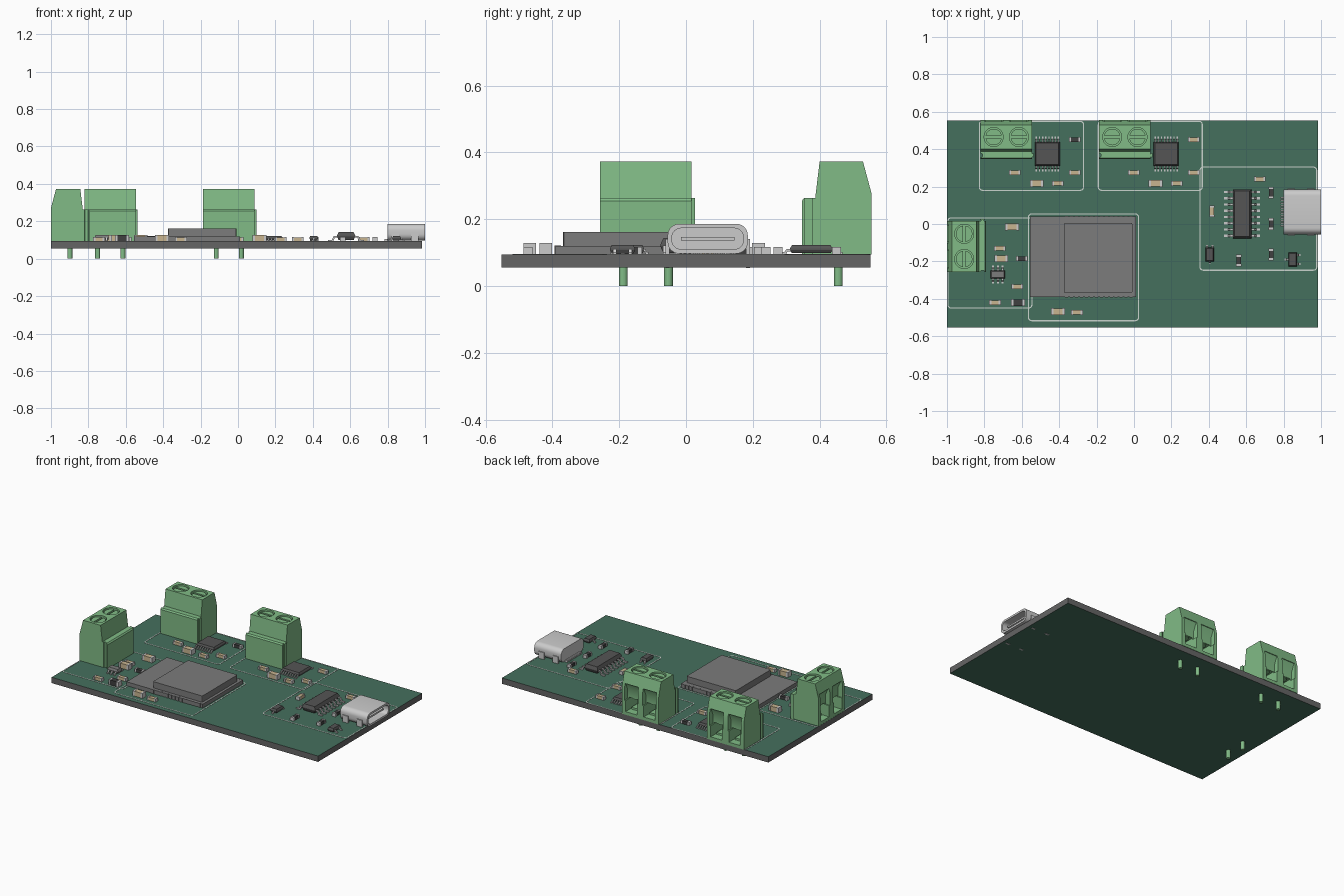
import bpy, bmesh
from math import pi, cos, sin
from mathutils import Vector, Matrix

if "Cube" in bpy.data.objects:
    bpy.data.objects.remove(bpy.data.objects["Cube"])

COL = dict(mask=(.06, .16, .11), core=(.13, .13, .13), green=(.22, .50, .24), chip=(.09, .09, .09),
           module=(.2, .2, .2), metal=(.55, .55, .55), tan=(.58, .46, .28), dark=(.05, .05, .05),
           silk=(.6, .66, .62))
MATS = {}
for k, c in COL.items():
    MATS[k] = bpy.data.materials.new(k)
    MATS[k].diffuse_color = (*c, 1)
TOP = .094                                   # board surface height
X, Y, Z = Vector((1, 0, 0)), Vector((0, 1, 0)), Vector((0, 0, 1))


class Part:
    """Collects solids of several colours into one object."""
    def __init__(self):
        self.bm, self.cols = bmesh.new(), []

    def loft(self, loops, col, caps=True, closed=False):
        if col not in self.cols:
            self.cols.append(col)
        rows = [[self.bm.verts.new(p) for p in l] for l in loops]
        n, fs = len(rows[0]), []
        for a, b in zip(rows, rows[1:] + ([rows[0]] if closed else [])):
            for i in range(n):
                j = (i + 1) % n
                fs.append(self.bm.faces.new((a[i], a[j], b[j], b[i])))
        if caps and not closed:
            fs += [self.bm.faces.new(rows[0][::-1]), self.bm.faces.new(rows[-1])]
        for f in fs:
            f.material_index = self.cols.index(col)
        bmesh.ops.recalc_face_normals(self.bm, faces=fs)
        return fs

    def prism(self, pts, o, u, v, e, depth, col):
        base = [o + u * p[0] + v * p[1] for p in pts]
        return self.loft([base, [p + e * depth for p in base]], col)

    def box(self, x0, x1, y0, y1, z0, z1, col):
        return self.prism([(x0, y0), (x1, y0), (x1, y1), (x0, y1)], Vector((0, 0, z0)), X, Y, Z, z1 - z0, col)

    def cyl(self, x, y, z0, z1, r, col, n=24):
        pts = [(r * cos(2 * pi * i / n), r * sin(2 * pi * i / n)) for i in range(n)]
        return self.prism(pts, Vector((x, y, z0)), X, Y, Z, z1 - z0, col)

    def chip(self, x, y, w, h, z0, z1, t, col):
        """Moulded chip body, widest at mid height."""
        def loop(k, z):
            return [Vector((x + sx * (w / 2 - k), y + sy * (h / 2 - k), z))
                    for sx, sy in ((-1, -1), (1, -1), (1, 1), (-1, 1))]
        m = (z0 + z1) / 2
        self.loft([loop(t, z0), loop(0, m - .002), loop(0, m + .002), loop(t, z1)], col)

    def lead(self, x, y, d, length, h, w):
        """Gull-wing lead leaving the body at x, y in direction d."""
        t, L = .007, length
        pts = [(-.01, h), (L * .4, h), (L * .6, t), (L, t), (L, 0), (L * .45, 0), (L * .28, h - t), (-.01, h - t)]
        side = d.cross(Z)
        self.prism(pts, Vector((x, y, TOP)) - side * w / 2, d, Z, side, w, 'metal')

    def done(self, name, smooth=False):
        me = bpy.data.meshes.new(name)
        self.bm.to_mesh(me)
        for c in self.cols:
            me.materials.append(MATS[c])
        ob = bpy.data.objects.new(name, me)
        bpy.context.collection.objects.link(ob)
        if smooth:
            bpy.ops.object.select_all(action='DESELECT')
            ob.select_set(True)
            bpy.context.view_layer.objects.active = ob
            bpy.ops.object.shade_smooth_by_angle(angle=.5)
        return ob


def rrect(x0, x1, y0, y1, r, n=5):
    out = []
    for k, (cx, cy) in enumerate(((x1 - r, y1 - r), (x0 + r, y1 - r), (x0 + r, y0 + r), (x1 - r, y0 + r))):
        for i in range(n + 1):
            a = (k + i / n) * pi / 2
            out.append((cx + r * cos(a), cy + r * sin(a)))
    return out


# Board: green faces, grey edges
p = Part()
faces = p.box(-1, .983, -.553, .553, .055, TOP, 'core')
p.cols.append('mask')
for f in faces:
    if abs(f.normal.z) > .5:
        f.material_index = 1
p.done('circuit_board')

# Printed zone outlines
p = Part()
for x0, x1, y0, y1 in ((-.83, -.267, .177, .552), (-.194, .368, .177, .552), (.35, .98, -.25, .307),
                       (-.567, .027, -.52, .057), (-.998, -.543, -.452, .036)):
    o, i = rrect(x0, x1, y0, y1, .02), rrect(x0 + .006, x1 - .006, y0 + .006, y1 - .006, .014)
    p.loft([[Vector((a, b, z)) for a, b in l] for l, z in
            ((o, TOP - .001), (o, TOP + .0015), (i, TOP + .0015), (i, TOP - .001))], 'silk', closed=True)
p.done('zone_outlines')

# Screw terminal body, opening towards +y
p = Part()
prof = [(.096, TOP), (.096, .275), (.07, .372), (-.06, .372), (-.073, .264), (-.106, .264), (-.113, .255), (-.113, TOP)]
p.prism(prof, X * -.137, Y, Z, X, .274, 'green')
body = p.done('terminal_master')
cutters = []


def cutter(fn):
    c = Part()
    fn(c)
    ob = c.done('cutter')
    ob.hide_render = True
    m = body.modifiers.new('cut', 'BOOLEAN')
    m.operation, m.solver, m.object = 'DIFFERENCE', 'EXACT', ob
    cutters.append(ob)


WAYS = (-.0675, .0675)
for s in WAYS:
    cutter(lambda c: c.cyl(s, .005, .34, .4, .051, 'green', 32))
    cutter(lambda c: c.box(s - .042, s + .042, -.03, .2, .115, .2, 'green'))
    cutter(lambda c: c.prism([(.2, .19), (.062, .19), (.062, .25), (.084, .3), (.2, .3)],
                             X * (s - .05), Y, Z, X, .1, 'green'))
# dovetail slot on one flank
SLOT = [(-.128, -.085), (-.128, -.1), (-.15, -.106), (-.15, -.079)]
cutter(lambda c: c.prism(SLOT, Z * .05, X, Y, Z, .25, 'green'))
bpy.context.view_layer.update()
dg = bpy.context.evaluated_depsgraph_get()
cut = bpy.data.meshes.new_from_object(body.evaluated_get(dg))
for ob in cutters + [body]:
    bpy.data.objects.remove(ob)

# Terminal extras: slotted screws, wire clamps, dovetail tab, solder pins
p = Part()
p.bm.from_mesh(cut)
p.cols.append('green')
for s in WAYS:
    for sy in (-1, 1):
        a0 = .16
        arc = [(.044 * cos(a0 + (pi - 2 * a0) * i / 12), sy * .044 * sin(a0 + (pi - 2 * a0) * i / 12)) for i in range(13)]
        p.prism(arc, Vector((s, .005, .339)), X, Y, Z, .026, 'green')
    p.box(s - .034, s + .034, -.031, .045, .114, .128, 'green')
    p.cyl(s, .03, .195, .24, .03, 'green', 16)
    p.cyl(s, -.004, 0, TOP + .002, .013, 'green', 12)
p.prism([(.136, -.1), (.136, -.086), (.147, -.08), (.147, -.106)], Z * TOP, X, Y, Z, .17, 'green')
first = p.done('motor_1_terminal', True)
for name, pos, rot in (('motor_1_terminal', (-.683, .46), 0), ('motor_2_terminal', (-.049, .46), 0),
                       ('battery_terminal', (-.903, -.12), pi / 2)):
    ob = first if rot == 0 and pos[0] < -.5 else bpy.data.objects.new(name, first.data)
    if ob is not first:
        bpy.context.collection.objects.link(ob)
    ob.matrix_world = Matrix.Translation((*pos, 0)) @ Matrix.Rotation(rot, 4, 'Z')

# Wireless module: carrier with edge pads and shield can
p = Part()
p.box(-.557, .01, -.39, .04, TOP, .12, 'module')
p.prism(rrect(-.375, -.008, -.368, .006, .008, 2), Z * .119, X, Y, Z, .043, 'module')
for i in range(14):
    x = -.36 + i * .0265
    for y0, y1 in ((-.393, -.375), (.025, .043)):
        p.box(x - .008, x + .008, y0, y1, TOP, .1205, 'module')
p.done('wireless_module')

# Motor driver chips
for n, dx in ((1, 0), (2, .635)):
    p = Part()
    p.chip(-.463 + dx, .375, .133, .128, TOP + .004, .122, .006, 'chip')
    for i in range(8):
        x = -.463 + dx + (i - 3.5) * .0168
        for d in (1, -1):
            p.lead(x, .375 + d * .062, Y * d, .031, .016, .007)
    p.done('motor_driver_%d' % n)

# Serial bridge chip
p = Part()
p.chip(.578, .054, .098, .262, TOP + .005, .143, .009, 'chip')
for i in range(8):
    for d in (1, -1):
        p.lead(.578 + d * .046, .054 + (i - 3.5) * .0335, X * d, .05, .027, .012)
p.done('serial_bridge_chip')

# Small regulator and transistors
p = Part()
p.chip(-.728, -.27, .076, .044, TOP + .003, .126, .005, 'module')
for i in (-1, 0, 1):
    for d in (1, -1):
        p.lead(-.728 + i * .025, -.27 + d * .02, Y * d, .027, .018, .011)
p.done('regulator_chip')
for n, (x, y) in enumerate(((.405, -.163), (.848, -.19))):
    p = Part()
    p.chip(x, y, .046, .075, TOP + .003, .122, .005, 'chip')
    for ox, d in ((-.018, 1), (.018, 1), (0, -1)):
        p.lead(x + d * .021, y + ox * 1.3, X * d, .022, .016, .011) if n else p.lead(x + ox * .8, y + d * .035, Y * d, .016, .016, .01)
    p.done('transistor_%d' % (n + 1))

# Chip capacitors (tan) and resistors (dark): x, y, big, colour, upright
T, D = 'tan', 'dark'
parts = [(-.653, -.015, 1, T, 0), (-.717, -.13, 0, T, 0), (-.71, -.185, 1, T, 0), (-.6, -.185, 0, D, 0),
         (-.625, -.335, 0, T, 0), (-.743, -.42, 0, T, 0), (-.62, -.42, 1, D, 0), (-.407, -.468, 1, T, 0),
         (-.305, -.473, 0, T, 0), (.673, .24, 0, T, 0), (.417, .068, 0, T, 1), (.733, .168, 0, D, 1),
         (.733, 0, 0, D, 1), (.733, -.163, 0, D, 1), (.56, -.195, 0, D, 1)]
for dx, last in ((0, D), (.635, T)):
    parts += [(-.637 + dx, .275, 0, T, 0), (-.52 + dx, .217, 1, T, 0), (-.407 + dx, .217, 0, T, 0),
              (-.316 + dx, .275, 0, T, 0), (-.316 + dx, .451, 0, last, 0)]
for n, (x, y, big, col, up) in enumerate(parts):
    a, b, h = (.037, .019, .034) if big else (.031, .0135, .022)
    u, v = (Y, -X) if up else (X, Y)
    p, e = Part(), a * .36
    for x0, x1, k, c in ((-a, -a + e, 0, 'metal'), (-a + e, a - e, .0015, col), (a - e, a, 0, 'metal')):
        q = b - k
        p.prism([(x0, -q), (x1, -q), (x1, q), (x0, q)], Vector((x, y, TOP)), u, v, Z, h - k, c)
    p.done(('chip_capacitor_%d' if col == T else 'chip_resistor_%d') % n)

# Charging socket: hollow rounded shell, tongue, contacts and mounting tabs
p = Part()
y0, y1, z0, z1 = -.055, .185, .097, .186
out = rrect(y0, y1, z0, z1, .034, 6)
inn = rrect(y0 + .013, y1 - .013, z0 + .013, z1 - .013, .027, 6)
p.loft([[Vector((x, a, b)) for a, b in l] for l, x in ((out, .8), (out, 1), (inn, 1), (inn, .83))], 'metal')
p.box(.829, .98, -.015, .145, .136, .147, 'metal')
for i in range(12):
    y = .065 + (i - 5.5) * .0135
    p.box(.783, .802, y - .004, y + .004, TOP, .106, 'metal')
for x in (.84, .945):
    for y in (y0, y1):
        p.box(x - .02, x + .02, y - .006, y + .006, TOP, .14, 'metal')
        p.box(x - .014, x + .014, y - .006, y + .006, .0535, .06, 'metal')
p.done('charging_socket', True)

for m in bpy.data.materials:
    if m.users and not m.is_grease_pencil:
        m.use_nodes = True
        m.node_tree.nodes["Principled BSDF"].inputs["Base Color"].default_value = m.diffuse_color
